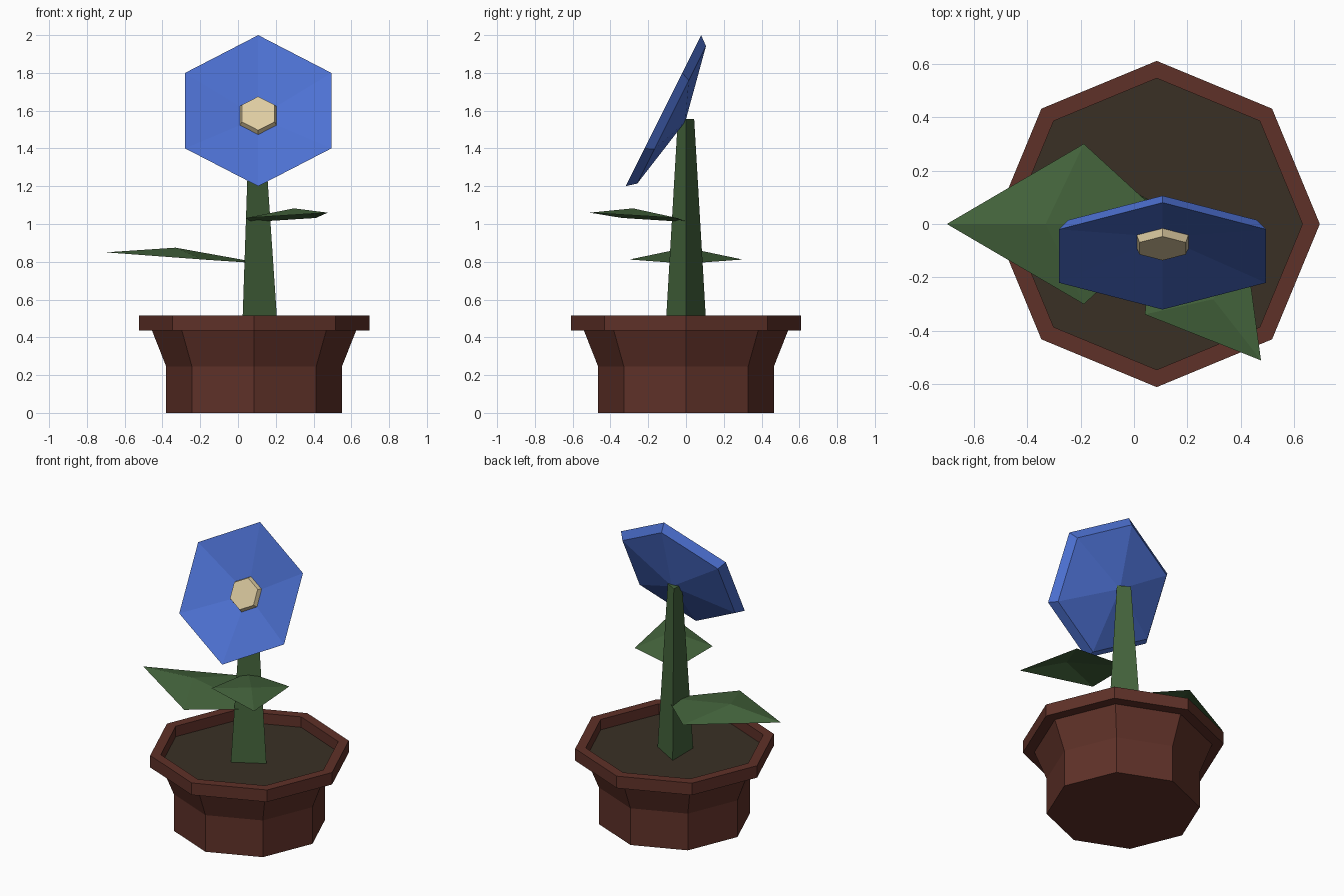
import bpy, bmesh, math
from mathutils import Matrix, Vector

if "Cube" in bpy.data.objects:
    bpy.data.objects.remove(bpy.data.objects["Cube"])


def material(name, rgb):
    m = bpy.data.materials.new(name)
    lin = [((c / 255 + 0.055) / 1.055) ** 2.4 for c in rgb]
    m.diffuse_color = (*lin, 1)
    m.use_nodes = True
    m.node_tree.nodes["Principled BSDF"].inputs["Base Color"].default_value = m.diffuse_color
    return m


TERRACOTTA = material("terracotta", (95, 49, 40))
SOIL_BROWN = material("soil brown", (58, 48, 37))
GREEN = material("leaf green", (68, 100, 60))
BLUE = material("petal blue", (77, 113, 210))
CREAM = material("cream", (222, 204, 162))


def add_object(name, bm, mat, matrix=Matrix()):
    me = bpy.data.meshes.new(name)
    bm.to_mesh(me)
    bm.free()
    me.materials.append(mat)
    ob = bpy.data.objects.new(name, me)
    ob.matrix_world = matrix
    bpy.context.collection.objects.link(ob)
    return ob


def lathe(name, profile, sides, phase, mat, matrix):
    """Sweep (radius, height) points round z with flat sides; radius 0 is a pole."""
    bm = bmesh.new()
    rings = []
    for r, z in profile:
        if r == 0:
            rings.append([bm.verts.new((0, 0, z))] * sides)
        else:
            angles = [phase + i * math.tau / sides for i in range(sides)]
            rings.append([bm.verts.new((r * math.cos(a), r * math.sin(a), z)) for a in angles])
    for lo, hi in zip(rings, rings[1:]):
        for i in range(sides):
            j = (i + 1) % sides
            bm.faces.new(list(dict.fromkeys((lo[i], lo[j], hi[j], hi[i]))))
    return add_object(name, bm, mat, matrix)


def leaf(name, base, tip):
    """Folded kite leaf from base to tip, with a raised middle."""
    base, tip = Vector(base), Vector(tip)
    along = (tip - base).to_2d()
    length = along.length
    side = Vector((-along.y, along.x, 0)) / length
    rise = 0.065 * length

    def mid(t, z):
        p = base + (tip - base) * t
        p.z = base.z + z
        return p

    bm = bmesh.new()
    ridge = bm.verts.new(mid(0.56, rise + 0.03))
    wings = mid(0.39, 0.022)
    loop = [bm.verts.new(p) for p in (base, wings - side * length * 0.357,
                                      tip, wings + side * length * 0.357)]
    for i in range(4):
        bm.faces.new((loop[i], loop[(i + 1) % 4], ridge))
    return add_object(name, bm, GREEN)


# Octagonal pot with flared shoulder and rim
pot_at = Matrix.Translation((0.085, 0, 0))
lathe("pot", [(0, 0), (0.465, 0), (0.465, 0.245), (0.54, 0.435), (0.61, 0.435),
              (0.61, 0.515), (0.545, 0.515), (0.545, 0.435)], 8, 0, TERRACOTTA, pot_at)
lathe("soil", [(0.545, 0.445), (0, 0.445)], 8, 0, SOIL_BROWN, pot_at)

# Three-sided tapering stem
lathe("stem", [(0, 0.43), (0.126, 0.43), (0.05, 1.555), (0, 1.555)], 3, 0, GREEN, pot_at)

# Leaves
leaf("left_leaf", (0.14, 0, 0.79), (-0.70, 0, 0.85))
leaf("right_leaf", (0.068, 0.01, 1.01), (0.475, -0.51, 1.06))

# Tilted dished flower head: local z points out of the bloom
tilt = math.atan2(0.894, 0.447)
head_at = Matrix.Translation((0.107, -0.12, 1.6)) @ Matrix.Rotation(tilt, 4, "X")
lathe("petals", [(0, -0.13), (0.407, -0.049), (0.447, 0), (0, -0.08)],
      6, math.pi / 2, BLUE, head_at)
lathe("flower_centre", [(0, -0.085), (0.122, -0.085), (0.1, -0.032), (0, -0.032)],
      6, math.pi / 2, CREAM, head_at)
